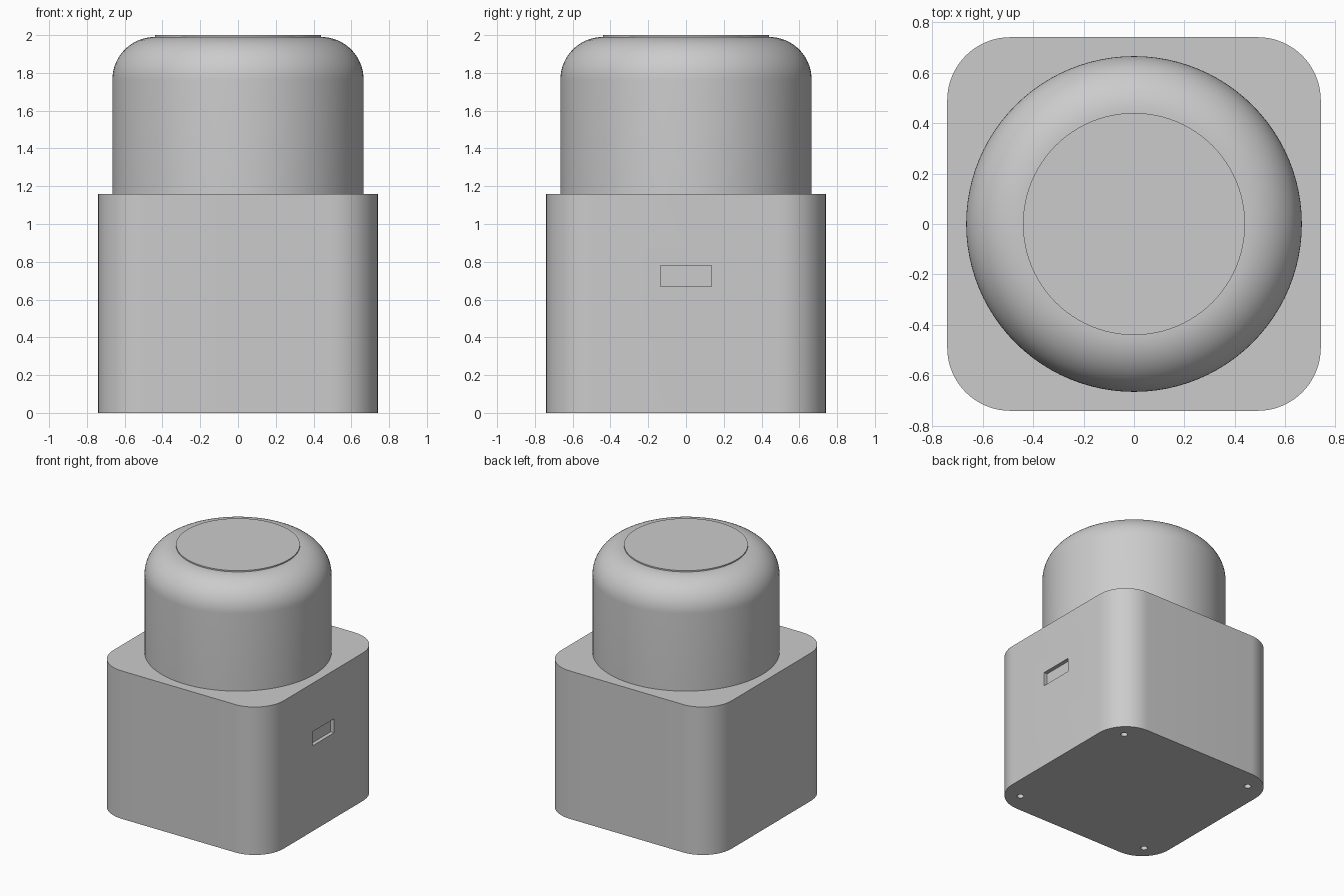
import bpy, bmesh
from math import pi, sin, cos

cube = bpy.data.objects.get("Cube")
if cube:
    bpy.data.objects.remove(cube, do_unlink=True)

grey = bpy.data.materials.new("light_grey")
grey.use_nodes = True
colour = (0.6, 0.6, 0.6, 1)
grey.diffuse_color = colour
grey.node_tree.nodes["Principled BSDF"].inputs["Base Color"].default_value = colour

HALF, CORNER, BODY_TOP = 0.74, 0.25, 1.16
RADIUS, FILLET, DOME_TOP = 0.665, 0.225, 1.99


def make(name, bm):
    bmesh.ops.recalc_face_normals(bm, faces=bm.faces)
    mesh = bpy.data.meshes.new(name)
    bm.to_mesh(mesh)
    bm.free()
    mesh.materials.append(grey)
    ob = bpy.data.objects.new(name, mesh)
    bpy.context.collection.objects.link(ob)
    return ob


def activate(ob):
    bpy.ops.object.select_all(action="DESELECT")
    ob.select_set(True)
    bpy.context.view_layer.objects.active = ob


def smooth(ob):
    activate(ob)
    bpy.ops.object.shade_smooth_by_angle(angle=pi / 6)


def cut(ob, cutter):
    cutter.hide_render = True
    mod = ob.modifiers.new("cut", "BOOLEAN")
    mod.operation, mod.solver, mod.object = "DIFFERENCE", "EXACT", cutter
    activate(ob)
    bpy.ops.object.modifier_apply(modifier=mod.name)
    bpy.data.objects.remove(cutter, do_unlink=True)


def cylinder(name, radius, bottom, top, x=0, y=0, sides=96):
    bm = bmesh.new()
    bmesh.ops.create_cone(bm, cap_ends=True, segments=sides, radius1=radius,
                          radius2=radius, depth=top - bottom)
    bmesh.ops.translate(bm, verts=bm.verts, vec=(x, y, (top + bottom) / 2))
    return make(name, bm)


# Body: rounded square, extruded upwards
bm = bmesh.new()
STEPS = 16
centre = HALF - CORNER
outline = []
for k, (sx, sy) in enumerate([(1, 1), (-1, 1), (-1, -1), (1, -1)]):
    for i in range(STEPS + 1):
        a = (k + i / STEPS) * pi / 2
        outline.append(bm.verts.new((sx * centre + CORNER * cos(a),
                                     sy * centre + CORNER * sin(a), 0)))
base = bm.faces.new(outline)
ext = bmesh.ops.extrude_face_region(bm, geom=[base], use_keep_orig=True)
bmesh.ops.translate(bm, vec=(0, 0, BODY_TOP),
                    verts=[v for v in ext["geom"] if isinstance(v, bmesh.types.BMVert)])
body = make("body", bm)

# Shallow slot in the left side
bm = bmesh.new()
bmesh.ops.create_cube(bm, size=1)
bmesh.ops.scale(bm, verts=bm.verts, vec=(0.06, 0.27, 0.11))
bmesh.ops.translate(bm, verts=bm.verts, vec=(HALF, 0, 0.725))
cut(body, make("slot_cutter", bm))

# Screw holes in the underside
for sx in (-1, 1):
    for sy in (-1, 1):
        cut(body, cylinder("hole_cutter", 0.025, -0.1, 0.1, sx * 0.585, sy * 0.585, 24))
smooth(body)

# Dome: lathed cylinder with a rounded shoulder
profile = [(0, BODY_TOP), (RADIUS, BODY_TOP)]
for i in range(17):
    a = i / 16 * pi / 2
    profile.append((RADIUS - FILLET + FILLET * cos(a), DOME_TOP - FILLET + FILLET * sin(a)))
profile.append((0, DOME_TOP))
bm = bmesh.new()
points = [bm.verts.new((r, 0, z)) for r, z in profile]
edges = [bm.edges.new(pair) for pair in zip(points, points[1:])]
bmesh.ops.spin(bm, geom=points + edges, cent=(0, 0, 0), axis=(0, 0, 1),
               angle=2 * pi, steps=96, use_merge=True)
bmesh.ops.remove_doubles(bm, verts=bm.verts, dist=0.0001)
smooth(make("dome", bm))

# Thin round plate on top
smooth(cylinder("top_plate", 0.44, DOME_TOP - 0.005, 2.0))
